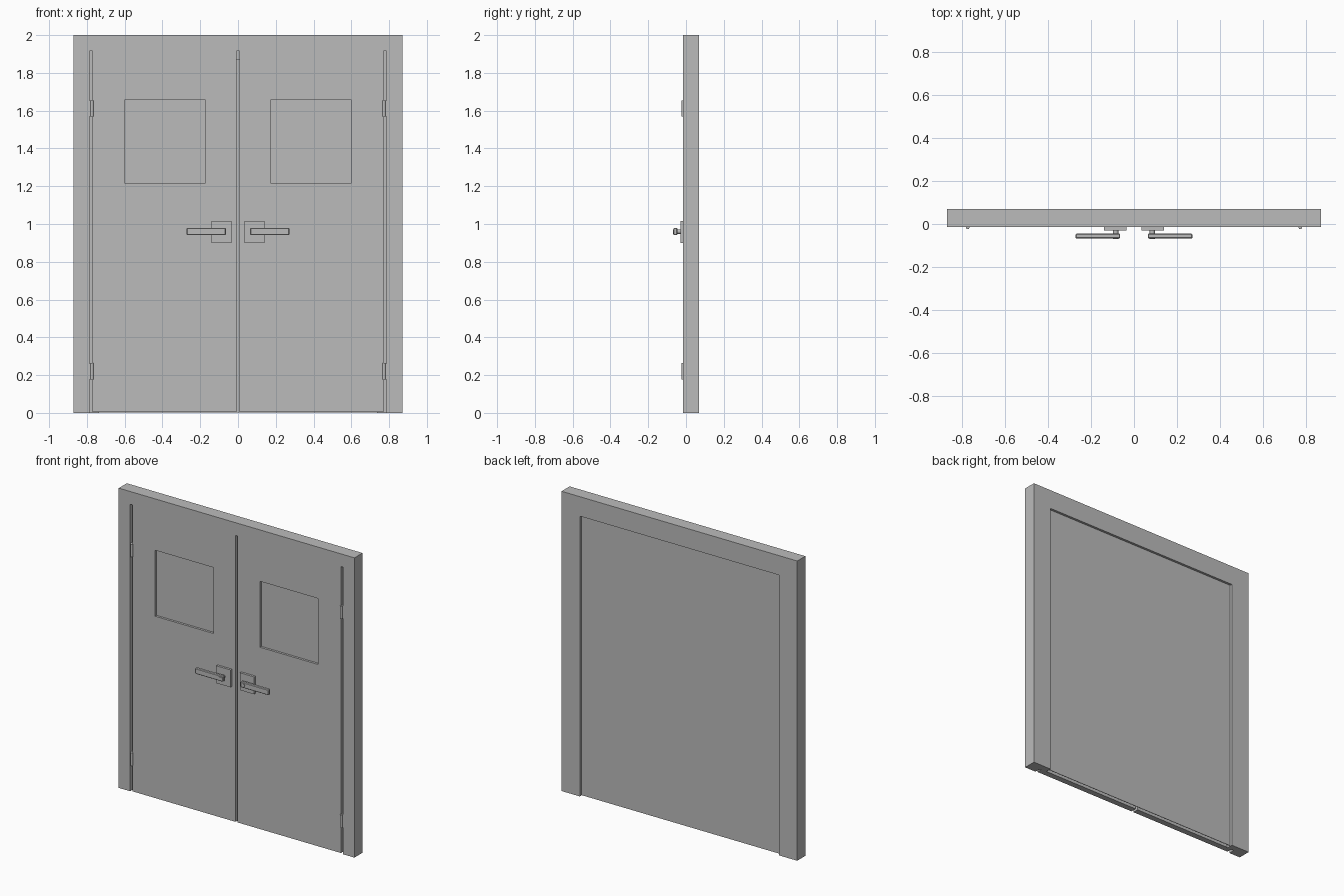
import bpy
import math

cube = bpy.data.objects.get("Cube")
if cube:
    bpy.data.objects.remove(cube, do_unlink=True)

GREY = (0.5, 0.5, 0.5, 1.0)
grey = bpy.data.materials.new("plain grey")
grey.use_nodes = True
grey.diffuse_color = GREY
grey.node_tree.nodes["Principled BSDF"].inputs["Base Color"].default_value = GREY

FRONT, BACK = -0.015, 0.07      # frame faces
DOOR_BACK = 0.025               # where doors meet the stop


def box(name, x, y, z, bevel=0):
    """Box spanning the given (low, high) ranges."""
    spans = [sorted(r) for r in (x, y, z)]
    bpy.ops.mesh.primitive_cube_add(size=1, location=[sum(s) / 2 for s in spans])
    ob = bpy.context.object
    ob.name = name
    ob.scale = [s[1] - s[0] for s in spans]
    bpy.ops.object.transform_apply(location=False, rotation=False, scale=True)
    ob.data.materials.append(grey)
    if bevel:
        mod = ob.modifiers.new("bevel", "BEVEL")
        mod.width, mod.segments = bevel, 1
    return ob


def rod(name, radius, length, location, turn=0):
    bpy.ops.mesh.primitive_cylinder_add(vertices=16, radius=radius, depth=length,
                                        location=location, rotation=(turn, 0, 0))
    ob = bpy.context.object
    ob.name = name
    ob.data.materials.append(grey)
    bpy.ops.object.shade_smooth_by_angle(angle=math.radians(40))
    return ob


def arch(name, outer, inner, top, under, y):
    """Portal-shaped solid extruded through the y range."""
    pts = [(-outer, 0), (-outer, top), (outer, top), (outer, 0),
           (inner, 0), (inner, under), (-inner, under), (-inner, 0)]
    n = len(pts)
    verts = [(px, py, pz) for py in y for px, pz in pts]
    faces = [[i, (i + 1) % n, (i + 1) % n + n, i + n] for i in range(n)]
    quads = [(0, 1, 6, 7), (1, 2, 5, 6), (2, 3, 4, 5)]
    faces += [q[::-1] for q in quads] + [[i + n for i in q] for q in quads]
    mesh = bpy.data.meshes.new(name)
    mesh.from_pydata(verts, [], faces)
    ob = bpy.data.objects.new(name, mesh)
    bpy.context.collection.objects.link(ob)
    mesh.materials.append(grey)
    bpy.context.view_layer.objects.active = ob
    bpy.ops.object.select_all(action="DESELECT")
    ob.select_set(True)
    bpy.ops.object.mode_set(mode="EDIT")
    bpy.ops.mesh.select_all(action="SELECT")
    bpy.ops.mesh.normals_make_consistent(inside=False)
    bpy.ops.object.mode_set(mode="OBJECT")
    return ob


# Frame: wide opening for the doors, narrower stop behind them
arch("door_frame", 0.87, 0.786, 2.0, 1.915, (FRONT, DOOR_BACK))
arch("door_stop", 0.87, 0.735, 2.0, 1.87, (DOOR_BACK, BACK))

# Flat sheet closing the back of the opening
box("back_panel", (-0.735, 0.735), (0.051, 0.054), (0.003, 1.87))

for side, s in (("left", 1), ("right", -1)):
    # Door leaf with a shallow window recess
    door = box(side + "_door", (s * 0.008, s * 0.77), (FRONT, DOOR_BACK), (0.004, 1.915))
    cutter = box(side + "_window_cutter", (s * 0.172, s * 0.602), (-0.05, 0.0), (1.217, 1.657))
    cut = door.modifiers.new("window", "BOOLEAN")
    cut.object, cut.operation, cut.solver = cutter, "DIFFERENCE", "EXACT"
    bpy.context.view_layer.objects.active = door
    bpy.ops.object.modifier_apply(modifier=cut.name)
    bpy.data.objects.remove(cutter, do_unlink=True)

    # Handle: square rose, round neck, flat lever
    box(side + "_handle_rose", (s * 0.034, s * 0.14), (-0.03, FRONT), (0.9, 1.016))
    rod(side + "_handle_neck", 0.012, 0.044, (s * 0.085, -0.048, 0.96), math.pi / 2)
    box(side + "_handle_lever", (s * 0.064, s * 0.272), (-0.067, -0.045), (0.941, 0.979), 0.004)

    # Hinges: round knuckle and a leaf in the gap
    for level, z in (("lower", 0.22), ("upper", 1.612)):
        rod(f"{side}_{level}_hinge_knuckle", 0.008, 0.086, (s * 0.773, -0.016, z))
        box(f"{side}_{level}_hinge_leaf", (s * 0.769, s * 0.787), (-0.013, 0.02),
            (z - 0.042, z + 0.042))
